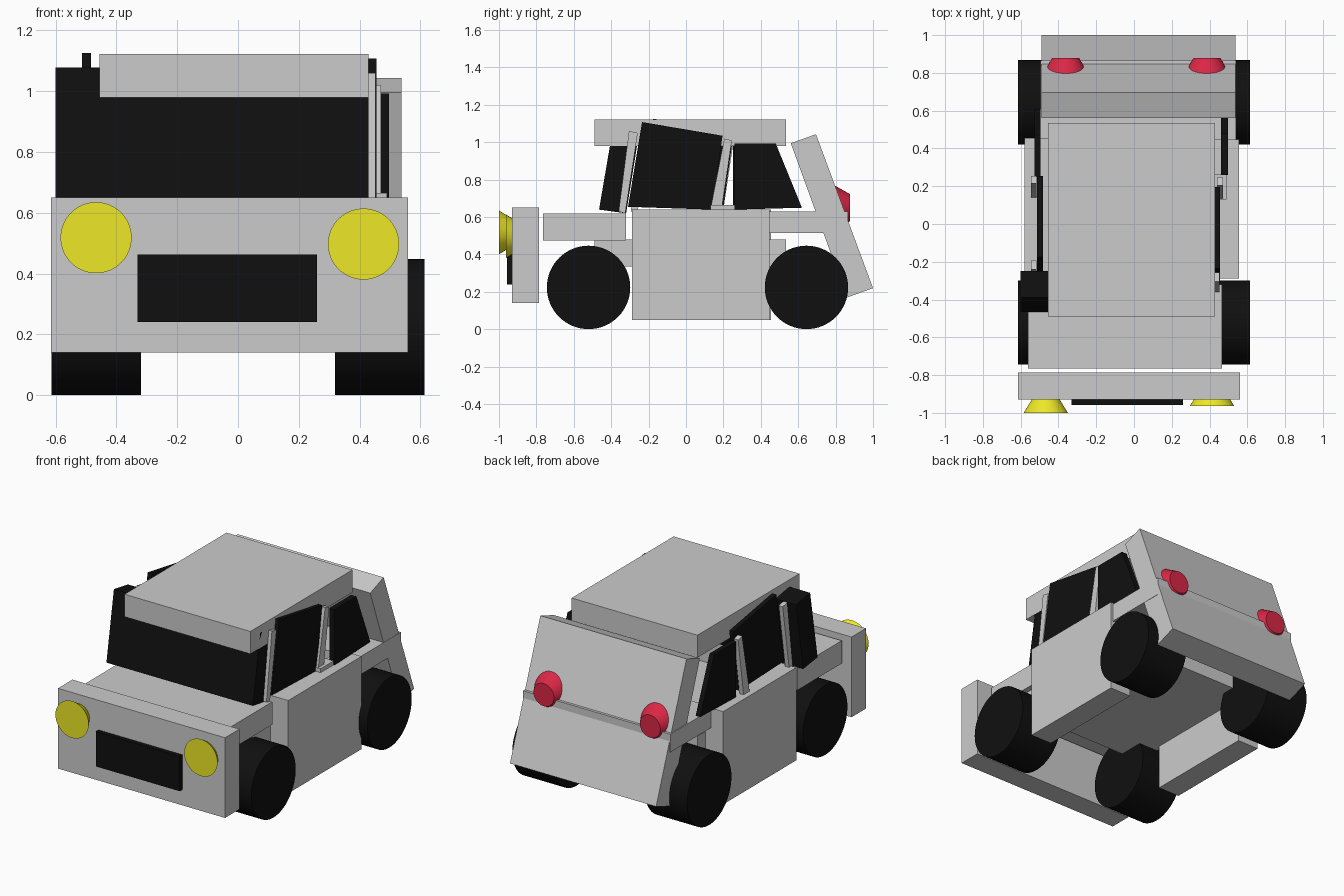
import bpy, bmesh, math
from mathutils import Matrix

if "Cube" in bpy.data.objects:
    bpy.data.objects.remove(bpy.data.objects["Cube"])


def material(name, color):
    m = bpy.data.materials.new(name)
    m.diffuse_color = color
    m.use_nodes = True
    m.node_tree.nodes["Principled BSDF"].inputs["Base Color"].default_value = m.diffuse_color
    return m


BLACK = material("black", (0.005, 0.005, 0.005, 1))
YELLOW = material("yellow", (0.85, 0.8, 0.02, 1))
RED = material("red", (0.7, 0.02, 0.06, 1))


def finish(name, bm, mat):
    bmesh.ops.recalc_face_normals(bm, faces=bm.faces)
    me = bpy.data.meshes.new(name)
    bm.to_mesh(me)
    bm.free()
    ob = bpy.data.objects.new(name, me)
    bpy.context.collection.objects.link(ob)
    if mat:
        me.materials.append(mat)
    return ob


def prism(name, x0, x1, profile, mat=None):
    """Side profile of (y, z) points pulled across from x0 to x1."""
    bm = bmesh.new()
    face = bm.faces.new([bm.verts.new((x0, y, z)) for y, z in profile])
    res = bmesh.ops.extrude_face_region(bm, geom=[face])
    verts = [v for v in res["geom"] if isinstance(v, bmesh.types.BMVert)]
    bmesh.ops.translate(bm, verts=verts, vec=(x1 - x0, 0, 0))
    return finish(name, bm, mat)


def box(name, x0, x1, y0, y1, z0, z1, mat=None):
    return prism(name, x0, x1, [(y0, z0), (y1, z0), (y1, z1), (y0, z1)], mat)


def round_part(name, center, r1, r2, depth, axis, mat):
    """Cylinder or cone; r1 sits at the low end of the axis."""
    bm = bmesh.new()
    turn = Matrix.Rotation(math.pi / 2, 4, 'Y') if axis == 'X' else Matrix.Rotation(-math.pi / 2, 4, 'X')
    bmesh.ops.create_cone(bm, cap_ends=True, segments=64, radius1=r1, radius2=r2,
                          depth=depth, matrix=Matrix.Translation(center) @ turn)
    for f in bm.faces:
        f.smooth = len(f.verts) == 4
    for e in bm.edges:
        e.smooth = all(len(f.verts) == 4 for f in e.link_faces)
    return finish(name, bm, mat)


def shifted(profile, dy, dz=0):
    return [(y + dy, z + dz) for y, z in profile]


# Body blocks
box("floor", -0.455, 0.43, -0.49, 0.535, 0.335, 0.48)
box("roof", -0.455, 0.43, -0.49, 0.535, 0.98, 1.123)
box("hood", -0.56, 0.465, -0.765, -0.32, 0.475, 0.62)
box("front_panel", -0.615, 0.56, -0.93, -0.785, 0.14, 0.65)
box("grille", -0.33, 0.26, -0.957, -0.90, 0.24, 0.462, BLACK)
box("rear_deck", -0.495, 0.54, 0.42, 0.865, 0.515, 0.63)
prism("back_panel", -0.49, 0.538, [(0.56, 0.995), (0.695, 1.043), (1.0, 0.22), (0.86, 0.17)])

# Doors
box("right_door", 0.405, 0.555, -0.288, 0.447, 0.05, 0.64)
box("left_door", -0.58, -0.43, -0.28, 0.455, 0.05, 0.64)

# Wheels
for side, sx in (("left", -1), ("right", 1)):
    for end, y in (("front", -0.521), ("rear", 0.644)):
        round_part(f"{end}_{side}_wheel", (sx * 0.467, y, 0.224), 0.223, 0.223, 0.295, 'X', BLACK)

# Lights
round_part("left_headlight", (-0.467, -0.96, 0.518), 0.117, 0.068, 0.08, 'Y', YELLOW)
round_part("right_headlight", (0.413, -0.923, 0.497), 0.117, 0.068, 0.08, 'Y', YELLOW)
for side, x in (("left", -0.362), ("right", 0.386)):
    round_part(f"{side}_tail_light", (x, 0.838, 0.65), 0.117, 0.072, 0.08, 'Y', RED)

# Glass and pillars
prism("windshield", -0.6, 0.43, [(-0.465, 0.64), (-0.32, 0.62), (-0.25, 1.055), (-0.39, 1.078)], BLACK)
front_glass = [(-0.31, 0.655), (0.14, 0.64), (0.195, 1.035), (-0.235, 1.108)]
rear_glass = [(0.26, 0.64), (0.62, 0.65), (0.48, 0.993), (0.26, 0.993)]
front_pillar = [(-0.36, 0.63), (-0.325, 0.62), (-0.258, 1.05), (-0.305, 1.06)]
middle_pillar = [(0.13, 0.64), (0.19, 0.64), (0.245, 1.01), (0.205, 1.02)]

prism("right_front_window", 0.42, 0.455, front_glass, BLACK)
prism("left_front_window", -0.513, -0.483, shifted(front_glass, 0.06, 0.018), BLACK)
prism("right_rear_window", 0.46, 0.497, rear_glass, BLACK)
prism("left_rear_window", -0.527, -0.495, shifted(rear_glass, -0.01), BLACK)
prism("right_front_pillar", 0.425, 0.452, front_pillar)
prism("left_front_pillar", -0.545, -0.517, shifted(front_pillar, 0.065))
prism("right_middle_pillar", 0.44, 0.47, middle_pillar)
prism("left_middle_pillar", -0.545, -0.517, shifted(middle_pillar, 0.01))
box("right_window_sill", 0.43, 0.49, 0.13, 0.265, 0.62, 0.665)
